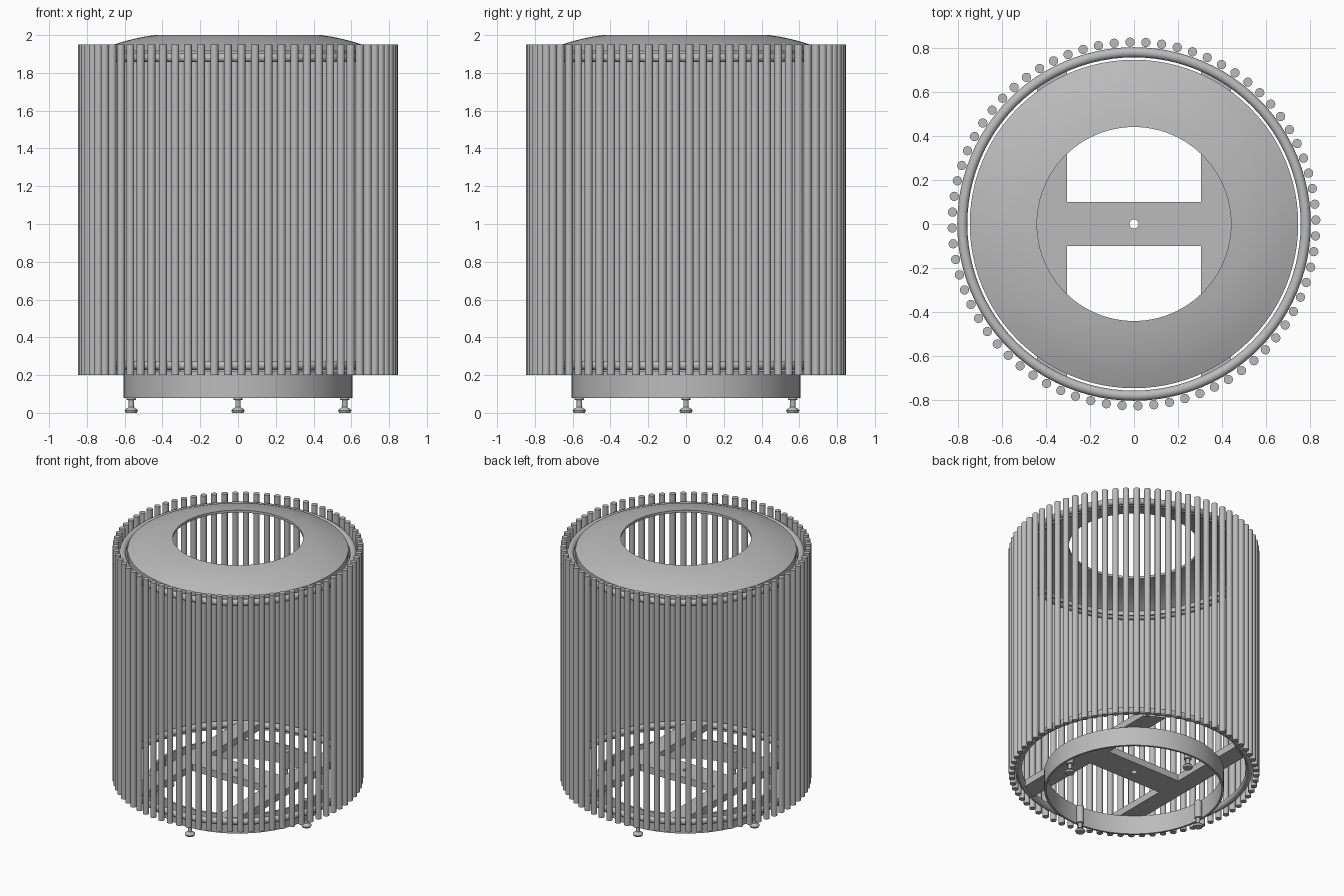
import bpy, bmesh, math
from mathutils import Matrix, Vector

if "Cube" in bpy.data.objects:
    bpy.data.objects.remove(bpy.data.objects["Cube"], do_unlink=True)

steel = bpy.data.materials.new("brushed grey")
steel.use_nodes = True
steel.diffuse_color = (0.5, 0.5, 0.5, 1)
steel.node_tree.nodes["Principled BSDF"].inputs["Base Color"].default_value = (0.5, 0.5, 0.5, 1)


def finish(obj, name, smooth=True):
    obj.name = obj.data.name = name
    obj.data.materials.clear()
    obj.data.materials.append(steel)
    if smooth:
        bpy.ops.object.select_all(action="DESELECT")
        obj.select_set(True)
        bpy.context.view_layer.objects.active = obj
        bpy.ops.object.shade_smooth_by_angle(angle=math.radians(30))
    return obj


def from_bmesh(bm, name, smooth=True):
    bmesh.ops.recalc_face_normals(bm, faces=bm.faces)
    mesh = bpy.data.meshes.new(name)
    bm.to_mesh(mesh)
    bm.free()
    obj = bpy.data.objects.new(name, mesh)
    bpy.context.collection.objects.link(obj)
    return finish(obj, name, smooth)


def lathe(name, profile, steps, closed=True, places=((0, 0),)):
    """Spin an (r, z) profile round a vertical axis at each place."""
    bm = bmesh.new()
    for px, py in places:
        verts = [bm.verts.new((px + r, py, z)) for r, z in profile]
        pairs = list(zip(verts, verts[1:]))
        if closed:
            pairs.append((verts[-1], verts[0]))
        edges = [bm.edges.new(p) for p in pairs]
        bmesh.ops.spin(bm, geom=verts + edges, cent=(px, py, 0), axis=(0, 0, 1),
                       angle=math.tau, steps=steps)
    bmesh.ops.remove_doubles(bm, verts=bm.verts, dist=0.0002)
    return from_bmesh(bm, name)


def prism(name, outline, z0, z1):
    bm = bmesh.new()
    face = bm.faces.new([bm.verts.new((x, y, z0)) for x, y in outline])
    top = bmesh.ops.extrude_face_region(bm, geom=[face])["geom"]
    bmesh.ops.translate(bm, vec=(0, 0, z1 - z0),
                        verts=[v for v in top if isinstance(v, bmesh.types.BMVert)])
    return from_bmesh(bm, name, False)


# Circle of upright rods
bm = bmesh.new()
ROD_COUNT = 72
for i in range(ROD_COUNT):
    a = math.radians(1.25) + math.tau * i / ROD_COUNT
    spot = Vector((0.825 * math.cos(a), 0.825 * math.sin(a), 1.075))
    bmesh.ops.create_cone(bm, cap_ends=True, segments=16, radius1=0.021, radius2=0.021,
                          depth=1.75, matrix=Matrix.Translation(spot))
from_bmesh(bm, "upright_rods")

# Round hoops that carry the rods
for name, z in (("upper_hoop", 1.88), ("lower_hoop", 0.25)):
    bpy.ops.mesh.primitive_torus_add(major_radius=0.779, minor_radius=0.023, major_segments=96,
                                     minor_segments=16, location=(0, 0, z))
    finish(bpy.context.object, name)

# Domed ring lid with a short skirt
dome = [(0.44, 2.0), (0.50, 1.991), (0.56, 1.978), (0.62, 1.962), (0.68, 1.942), (0.745, 1.915)]
under = [(r - 0.01 if r > 0.7 else r, z - 0.018) for r, z in reversed(dome)]
lathe("domed_lid", dome + [(0.745, 1.865), (0.735, 1.865)] + under, 96)

# Open plinth ring
lathe("plinth_ring", [(0.607, 0.08), (0.607, 0.22), (0.592, 0.22), (0.592, 0.08)], 64)

# Base frame: two long bars trimmed to the hoop, and a cross bar
for side, name in ((-1, "right_bar"), (1, "left_bar")):
    xs = [0.305 + 0.135 * k / 4 for k in range(5)]
    arc = [(x, math.sqrt(0.762 ** 2 - x * x)) for x in xs]
    outline = arc + [(x, -y) for x, y in reversed(arc)]
    prism(name, [(side * x, y) for x, y in outline], 0.22, 0.27)

cross_bar = prism("cross_bar", [(-0.305, -0.1), (0.305, -0.1), (0.305, 0.1), (-0.305, 0.1)], 0.22, 0.27)
bpy.ops.mesh.primitive_cylinder_add(vertices=24, radius=0.021, depth=0.3, location=(0, 0, 0.245))
cutter = bpy.context.object
cut = cross_bar.modifiers.new("cable_hole", "BOOLEAN")
cut.operation, cut.object, cut.solver = "DIFFERENCE", cutter, "EXACT"
bpy.context.view_layer.objects.active = cross_bar
bpy.ops.object.modifier_apply(modifier=cut.name)
bpy.data.objects.remove(cutter, do_unlink=True)

# Levelling feet: flared pad, threaded stem and sleeve
foot = [(0, 0), (0.03, 0), (0.035, 0.012), (0.03, 0.02), (0.014, 0.03), (0.014, 0.068),
        (0.025, 0.07), (0.025, 0.2), (0, 0.2)]
lathe("levelling_feet", foot, 20, False, [(0.565, 0), (-0.565, 0), (0, 0.565), (0, -0.565)])
